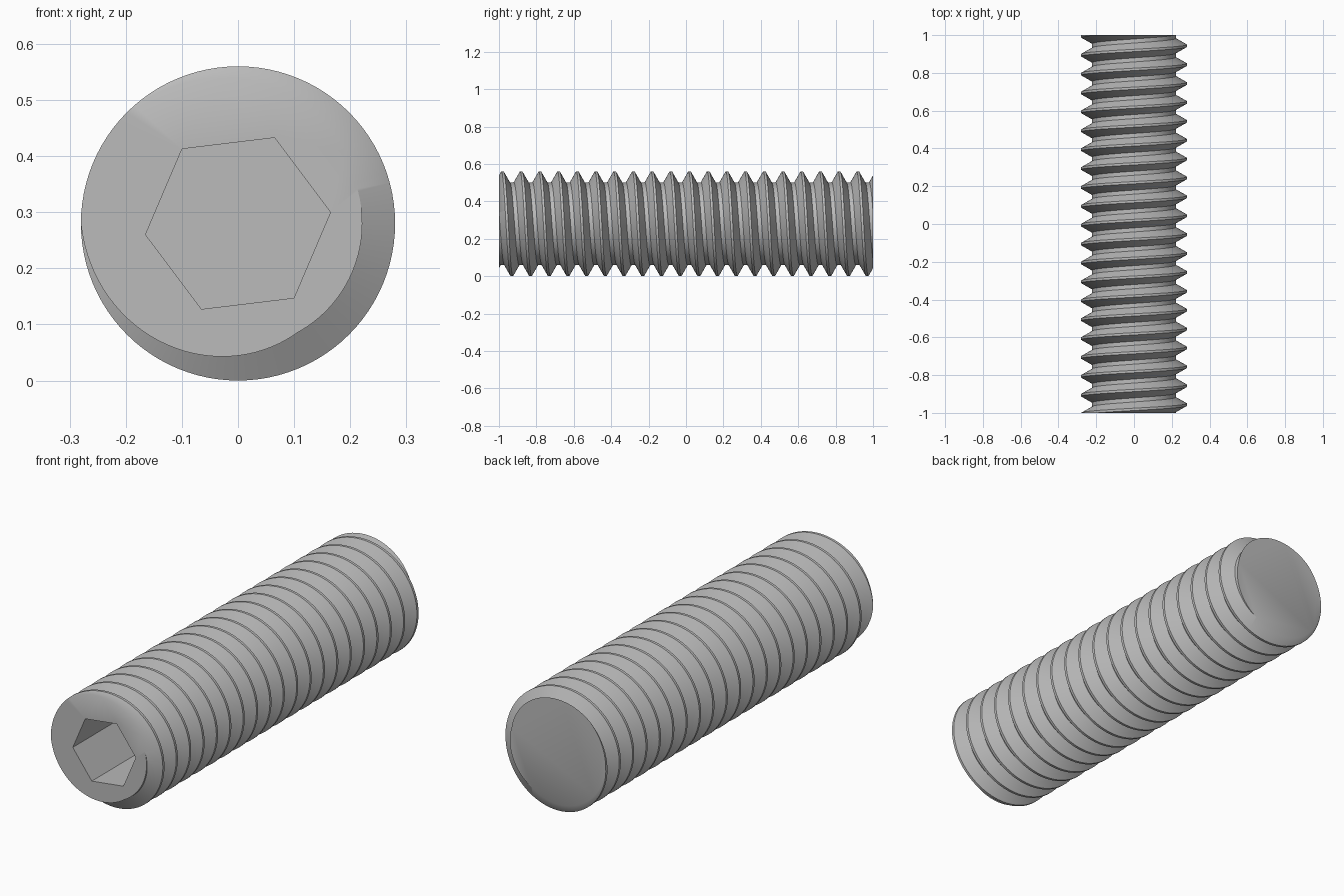
import bpy, bmesh, math
from mathutils import Vector

if "Cube" in bpy.data.objects:
    bpy.data.objects.remove(bpy.data.objects["Cube"], do_unlink=True)

RADIUS, ROOT, PITCH, HALF = 0.28, 0.2215, 0.1, 1.0
STEPS, TURNS = 96, 24
HEX_RADIUS, HEX_TURN, HEX_DEPTH = 0.166, math.radians(6.9), 0.36

steel = bpy.data.materials.new("grey steel")
steel.use_nodes = True
grey = (0.5, 0.5, 0.5, 1)
steel.diffuse_color = grey
steel.node_tree.nodes["Principled BSDF"].inputs["Base Color"].default_value = grey

bm = bmesh.new()

# Thread: one pitch of the profile (offset along axis, radius) swept on a helix
profile = [(-0.0125, RADIUS), (0, RADIUS), (0.033, ROOT), (0.0545, ROOT), (0.0875, RADIUS)]
previous = None
for i in range(STEPS * TURNS + 1):
    angle = math.pi - math.tau * (i % STEPS) / STEPS
    start = PITCH * (i / STEPS - TURNS / 2)
    row = [bm.verts.new((r * math.cos(angle), start + y, RADIUS + r * math.sin(angle)))
           for y, r in profile]
    if previous:
        for a in range(len(row) - 1):
            bm.faces.new((previous[a], previous[a + 1], row[a + 1], row[a]))
    previous = row
bmesh.ops.remove_doubles(bm, verts=bm.verts[:], dist=1e-5)

# Cut both ends square
for side in (-1, 1):
    bmesh.ops.bisect_plane(bm, geom=bm.verts[:] + bm.edges[:] + bm.faces[:], dist=1e-5,
                           plane_co=(0, side * HALF, 0), plane_no=(0, side, 0),
                           clear_outer=True)
bmesh.ops.remove_doubles(bm, verts=bm.verts[:], dist=1e-5)


def rim(side):
    return [e for e in bm.edges if e.is_boundary
            and all(abs(v.co.y - side * HALF) < 1e-4 for v in e.verts)]


# Plain back end
bmesh.ops.triangle_fill(bm, edges=rim(1), use_beauty=True, normal=(0, 1, 0))

# Front end with a hexagonal opening
outer = rim(-1)
corners = []
for k in range(6):
    a = HEX_TURN + k * math.tau / 6
    corners.append(bm.verts.new((HEX_RADIUS * math.cos(a), -HALF,
                                 RADIUS + HEX_RADIUS * math.sin(a))))
hexagon = [bm.edges.new((corners[k], corners[(k + 1) % 6])) for k in range(6)]
bmesh.ops.triangle_fill(bm, edges=outer + hexagon, use_beauty=True, normal=(0, -1, 0))

# Socket walls and floor
floor = []
for v in corners:
    floor.append(bm.verts.new(v.co + Vector((0, HEX_DEPTH, 0))))
for k in range(6):
    n = (k + 1) % 6
    bm.faces.new((corners[k], corners[n], floor[n], floor[k]))
bm.faces.new(floor)
bmesh.ops.recalc_face_normals(bm, faces=bm.faces[:])

mesh = bpy.data.meshes.new("threaded_rod")
bm.to_mesh(mesh)
bm.free()
mesh.materials.append(steel)
rod = bpy.data.objects.new("threaded_rod", mesh)
bpy.context.collection.objects.link(rod)

# Smooth around the helix, crisp at the thread edges
bpy.ops.object.select_all(action='DESELECT')
rod.select_set(True)
bpy.context.view_layer.objects.active = rod
bpy.ops.object.shade_smooth_by_angle(angle=math.radians(30))
